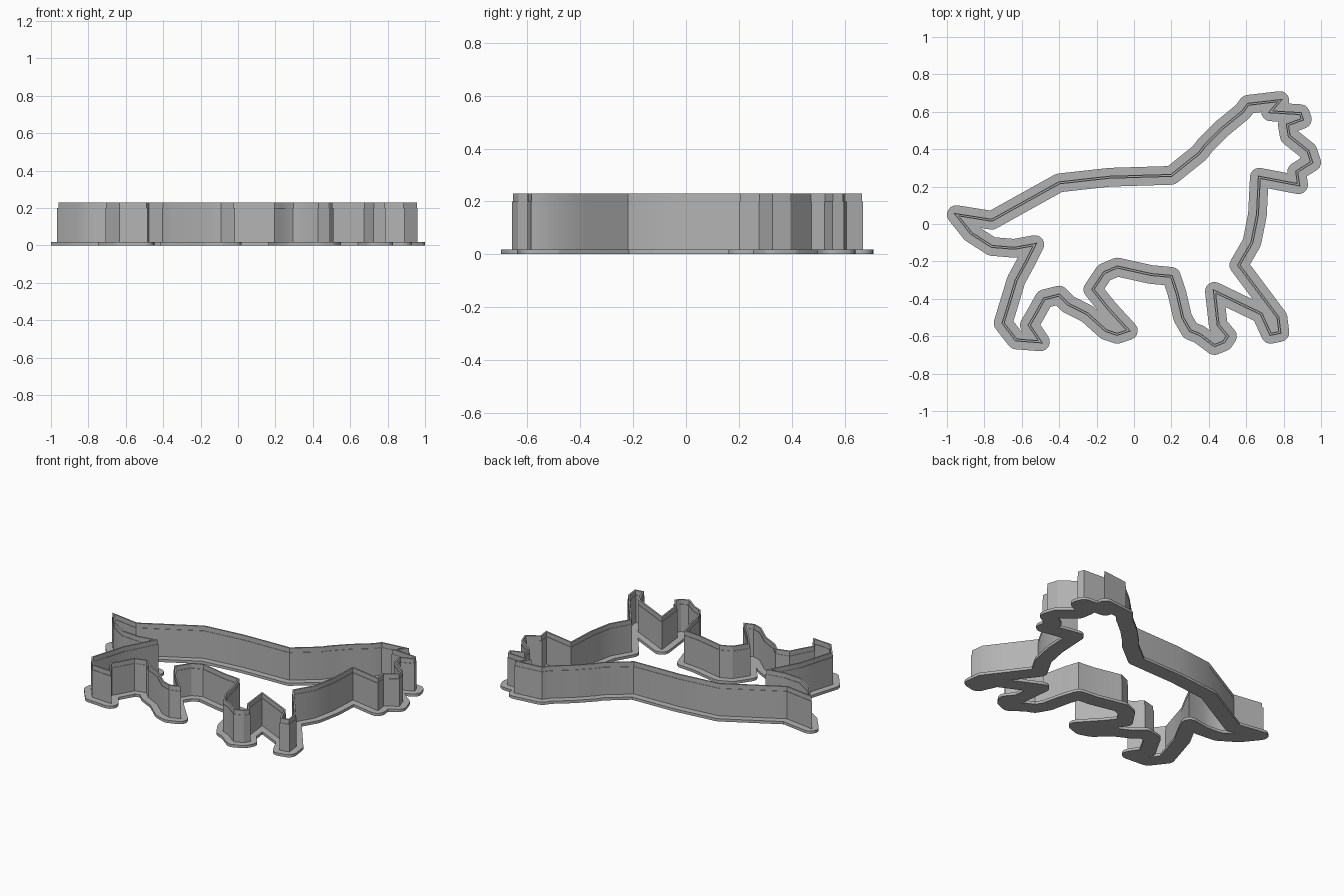
import bpy
import bmesh
import math
from mathutils import Vector
from mathutils.geometry import delaunay_2d_cdt

if "Cube" in bpy.data.objects:
    bpy.data.objects.remove(bpy.data.objects["Cube"])

# Centre line of the animal outline, in hundredths of a unit
TAIL_AND_BACK = [(-95, 5), (-76, 2), (-40, 22), (-13, 25), (20, 26), (35, 38), (38, 42)]
NECK_AND_EAR = [(47, 51), (58, 60), (61, 64), (78, 66), (73, 60), (89, 59), (90, 56)]
FACE_AND_CHEST = [(82, 53), (83, 47), (93, 39), (95, 33), (87, 28), (88, 21),
                  (67, 25), (66, 5), (63, -10), (56, -22)]
FRONT_LEGS = [(68, -38), (77, -50), (78, -58), (73, -59), (68, -48), (43, -36),
              (45, -54), (50, -60), (48, -63), (43, -65), (35, -59), (30, -57),
              (26, -50), (23, -37), (20, -28)]
BELLY = [(9, -27), (-9, -23), (-16, -26), (-22, -35)]
HIND_LEGS = [(-14, -45), (-3, -57), (-9, -59), (-15, -57), (-25, -48), (-35, -43),
             (-40, -38), (-48, -40), (-53, -49), (-56, -54), (-50, -63), (-63, -62),
             (-70, -53), (-66, -40), (-63, -30), (-57, -19), (-53, -11)]
UNDER_TAIL = [(-64, -13), (-76, -12), (-87, -5)]
outline = [Vector(p) / 100 for p in TAIL_AND_BACK + NECK_AND_EAR + FACE_AND_CHEST
           + FRONT_LEGS + BELLY + HIND_LEGS + UNDER_TAIL]
count = len(outline)

FLANGE_RADIUS = 0.05
FLANGE_TOP = 0.018
STEP_HEIGHT = 0.2
WALL_TOP = 0.23

grey = bpy.data.materials.new("plain grey")
grey.use_nodes = True
grey.diffuse_color = (0.45, 0.45, 0.45, 1)
grey.node_tree.nodes["Principled BSDF"].inputs["Base Color"].default_value = grey.diffuse_color


def finish(bm, name):
    """Turn a bmesh into a shaded grey object."""
    bmesh.ops.recalc_face_normals(bm, faces=bm.faces)
    mesh = bpy.data.meshes.new(name)
    bm.to_mesh(mesh)
    bm.free()
    mesh.materials.append(grey)
    obj = bpy.data.objects.new(name, mesh)
    bpy.context.collection.objects.link(obj)
    bpy.ops.object.select_all(action='DESELECT')
    obj.select_set(True)
    bpy.context.view_layer.objects.active = obj
    bpy.ops.object.shade_smooth_by_angle(angle=math.radians(30))
    return obj


def capsule(a, b, radius, steps=8):
    """Rounded strip around one segment of the outline."""
    heading = math.atan2(b.y - a.y, b.x - a.x)
    ring = []
    for centre, start in ((b, heading - math.pi / 2), (a, heading + math.pi / 2)):
        for i in range(steps + 1):
            angle = start + math.pi * i / steps
            ring.append(centre + radius * Vector((math.cos(angle), math.sin(angle))))
    return ring


def mitred(offset):
    """Outline shifted sideways, with limited mitres at the corners."""
    points = []
    for i, p in enumerate(outline):
        before = (p - outline[i - 1]).normalized()
        after = (outline[(i + 1) % count] - p).normalized()
        n1, n2 = Vector((-before.y, before.x)), Vector((-after.y, after.x))
        normal = (n1 + n2).normalized()
        points.append(p + normal * offset / max(normal.dot(n1), 0.4))
    return points


# Flat flange: merge the rounded strips into one sheet, then thicken it
coords, rings = [], []
for i, p in enumerate(outline):
    ring = capsule(p, outline[(i + 1) % count], FLANGE_RADIUS)
    rings.append(list(range(len(coords), len(coords) + len(ring))))
    coords += ring
verts, _, tris, _, _, sources = delaunay_2d_cdt(coords, [], rings, 0, 0.0001)
bm = bmesh.new()
sheet = [bm.verts.new((v.x, v.y, 0)) for v in verts]
for tri, source in zip(tris, sources):
    if source:
        bm.faces.new([sheet[i] for i in tri])
bmesh.ops.delete(bm, geom=[v for v in bm.verts if not v.link_faces], context='VERTS')
bmesh.ops.dissolve_limit(bm, angle_limit=math.radians(1), verts=bm.verts, edges=bm.edges)
bmesh.ops.triangulate(bm, faces=bm.faces)
top = bmesh.ops.extrude_face_region(bm, geom=bm.faces[:], use_keep_orig=True)["geom"]
for v in top:
    if isinstance(v, bmesh.types.BMVert):
        v.co.z = FLANGE_TOP
finish(bm, "base_flange")

# Upright cutting wall: a closed section, thinner at the cutting edge, swept round
section = [(-0.008, 0.001), (0.008, 0.001), (0.008, STEP_HEIGHT), (0.005, STEP_HEIGHT),
           (0.005, WALL_TOP), (-0.005, WALL_TOP), (-0.005, STEP_HEIGHT), (-0.008, STEP_HEIGHT)]
bm = bmesh.new()
loops = [[bm.verts.new((p.x, p.y, z)) for p in mitred(offset)] for offset, z in section]
for k, loop in enumerate(loops):
    following = loops[(k + 1) % len(loops)]
    for i in range(count):
        j = (i + 1) % count
        bm.faces.new((loop[i], loop[j], following[j], following[i]))
finish(bm, "cutting_wall")
